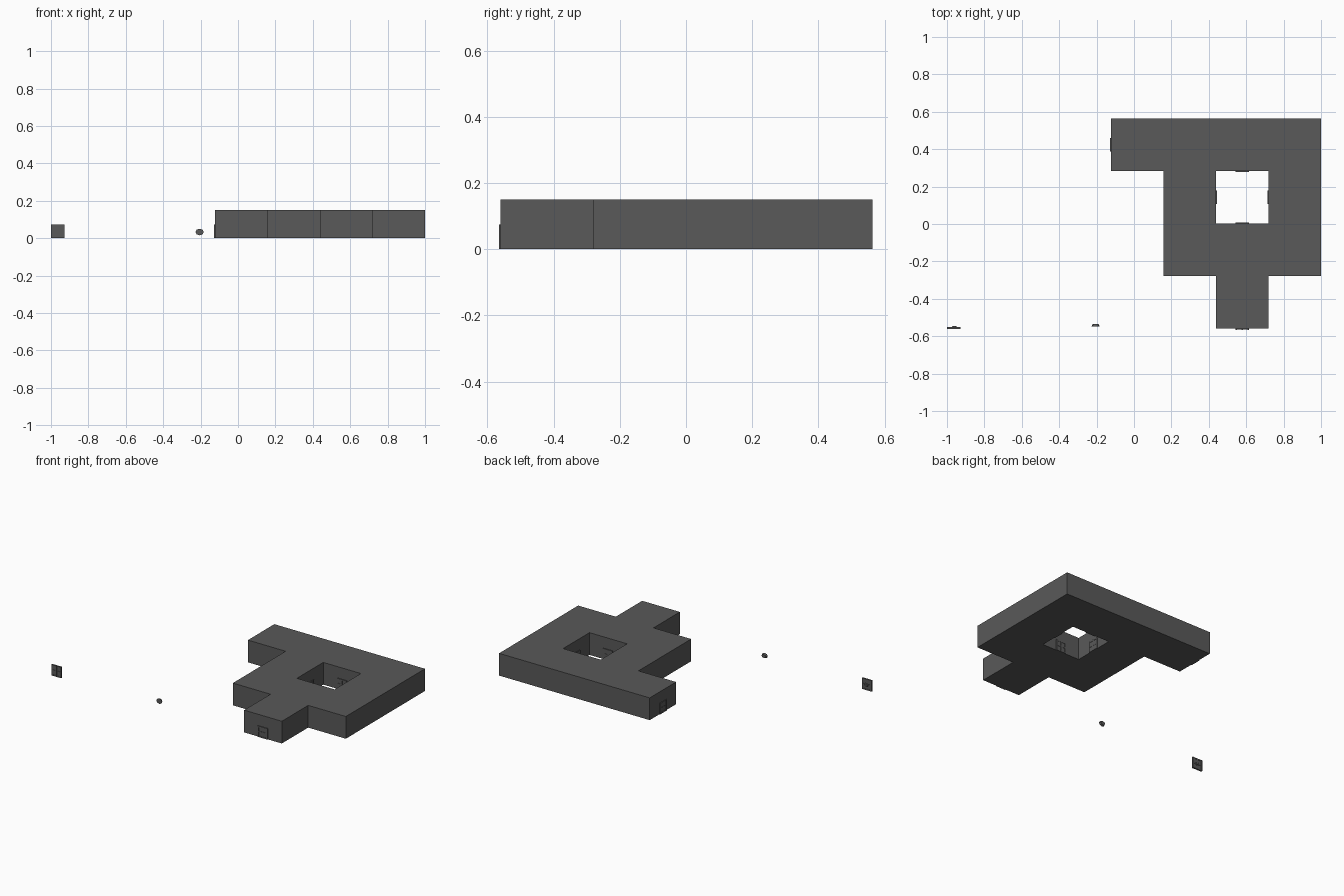
import bpy, bmesh, math
from mathutils import Vector

if "Cube" in bpy.data.objects:
    bpy.data.objects.remove(bpy.data.objects["Cube"])

T = 0.281          # tile size
X0, Y0 = -0.124, -0.56
H = 0.15           # slab height

stone = bpy.data.materials.new("dark_grey")
stone.diffuse_color = (0.1, 0.1, 0.1, 1)
stone.use_nodes = True
stone.node_tree.nodes["Principled BSDF"].inputs["Base Color"].default_value = stone.diffuse_color


def finish(name, bm):
    bmesh.ops.recalc_face_normals(bm, faces=bm.faces)
    me = bpy.data.meshes.new(name)
    bm.to_mesh(me)
    bm.free()
    me.materials.append(stone)
    ob = bpy.data.objects.new(name, me)
    bpy.context.collection.objects.link(ob)
    return ob


def add_box(bm, lo, hi):
    vs = bmesh.ops.create_cube(bm, size=1)["verts"]
    for v in vs:
        v.co = Vector([(lo[i] + hi[i]) / 2 + v.co[i] * (hi[i] - lo[i]) for i in range(3)])


# Floor slab: tile map, top row first, extruded upward
rows = ["####", ".#.#", ".###", "..#."]
bm = bmesh.new()
for r, row in enumerate(rows):
    for c, ch in enumerate(row):
        if ch == "#":
            x, y = X0 + c * T, Y0 + (3 - r) * T
            bm.faces.new([bm.verts.new((x + a * T, y + b * T, 0))
                          for a, b in ((0, 0), (1, 0), (1, 1), (0, 1))])
bmesh.ops.remove_doubles(bm, verts=bm.verts, dist=1e-4)
ext = bmesh.ops.extrude_face_region(bm, geom=bm.faces[:], use_keep_orig=True)
for v in ext["geom"]:
    if isinstance(v, bmesh.types.BMVert):
        v.co.z = H
bmesh.ops.dissolve_limit(bm, angle_limit=0.01, verts=bm.verts, edges=bm.edges)
finish("room_block", bm)


# Door: thin leaf with raised rails on both sides, centred on its own origin
def door(name, loc, turn):
    bm = bmesh.new()
    w, h = 0.0365, 0.074
    add_box(bm, (-w, -0.003, 0), (w, 0.003, h))
    for x in (-w, -0.004, w - 0.008):
        add_box(bm, (x, -0.0055, 0), (x + 0.008, 0.0055, h))
    for z in (0, h / 2 - 0.004, h - 0.008):
        add_box(bm, (-w, -0.005, z), (w, 0.005, z + 0.008))
    ob = finish(name, bm)
    ob.location = loc
    ob.rotation_euler.z = turn


def knob(name, loc, r, depth):
    bm = bmesh.new()
    bmesh.ops.create_cone(bm, cap_ends=True, segments=8, radius1=r, radius2=r * 0.7, depth=depth)
    for v in bm.verts:
        x, y, z = v.co
        v.co = (x, z, y * 0.8)
    ob = finish(name, bm)
    ob.location = loc


# Doors set in the walls
cx, cy = X0 + 2.5 * T, Y0 + 2.5 * T
door("south_door", (cx, Y0, 0), 0)
door("west_door", (X0, Y0 + 3.5 * T, 0), math.pi / 2)
door("court_south_door", (cx, cy - T / 2, 0), 0)
door("court_north_door", (cx, cy + T / 2, 0), 0)
door("court_west_door", (cx - T / 2, cy, 0), math.pi / 2)
door("court_east_door", (cx + T / 2, cy, 0), math.pi / 2)

# Loose spare parts
door("loose_door", (-0.9635, -0.556, 0), 0)
knob("loose_door_knob", (-0.96, -0.549, 0.036), 0.014, 0.008)
knob("loose_knob", (-0.205, -0.541, 0.033), 0.022, 0.012)
